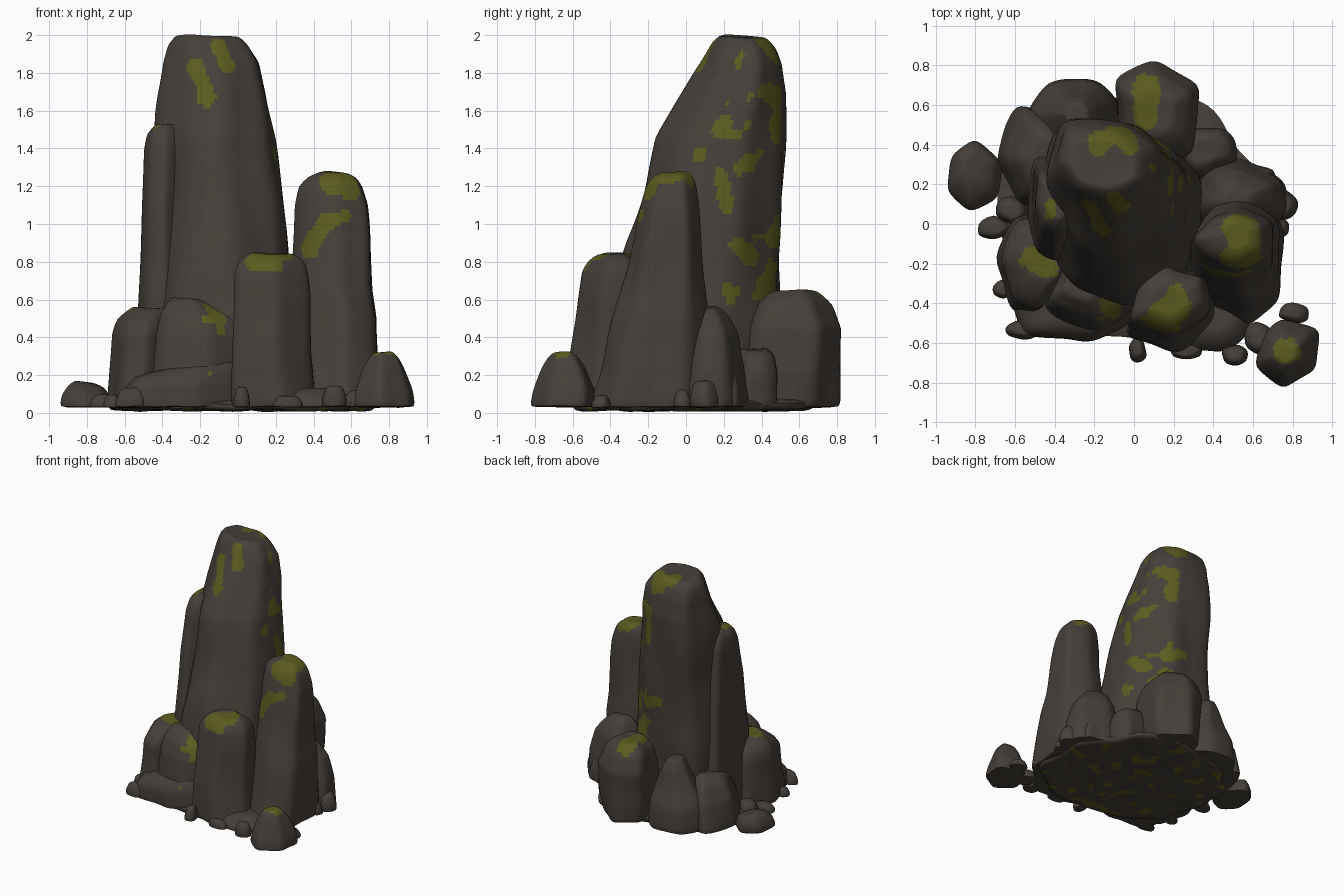
import bpy, bmesh, math, random
from mathutils import Vector, noise


def material(name, rgb):
    m = bpy.data.materials.new(name)
    m.diffuse_color = (*rgb, 1)
    return m


STONE = material("dark stone", (0.060, 0.050, 0.041))
MOSS = material("olive moss", (0.105, 0.105, 0.014))


def facet_profile(n, sides, rnd):
    """Softened irregular polygon, normalised to the 0..1 square."""
    planes = [((i + rnd.uniform(-.25, .25)) * math.tau / sides, rnd.uniform(.88, 1.1))
              for i in range(sides)]
    pts = []
    for i in range(n):
        a = i * math.tau / n
        s = sum(max(0, math.cos(a - p) / d) ** 14 for p, d in planes)
        r = s ** (-1 / 14)
        pts.append((r * math.cos(a), r * math.sin(a)))
    lo = [min(p[k] for p in pts) for k in (0, 1)]
    hi = [max(p[k] for p in pts) for k in (0, 1)]
    return [tuple((p[k] - lo[k]) / (hi[k] - lo[k]) for k in (0, 1)) for p in pts]


def on_patch(c, nrm, patch):
    """patch: axis, sign, u0, v0, u1, v1, radius in the plane facing that axis."""
    axis, sign, u0, v0, u1, v1, r = patch
    if nrm[axis] * sign < .3:
        return False
    p = Vector([c[k] for k in range(3) if k != axis])
    a, b = Vector((u0, v0)), Vector((u1, v1))
    t = max(0, min(1, (p - a).dot(b - a) / max((b - a).length_squared, 1e-9)))
    return (p - a.lerp(b, t)).length < r * (1 + .45 * noise.noise(c * 9))


def rock(name, rings, seed, moss=(), spots=None, tilt=(0, 0), sides=7, rough=.018):
    """Loft rings (z, x0, x1, y0, y1) with a faceted section and soft caps."""
    rnd = random.Random(seed)
    z, x0, x1, y0, y1 = rings[0]
    size = x1 - x0 + y1 - y0
    n = max(20, min(96, int(size * 1.7 / .025)))
    prof = facet_profile(n, sides, rnd)
    rows = []
    for a, b in zip(rings, rings[1:]):
        steps = max(2, math.ceil((b[0] - a[0]) / .025))
        rows += [[a[k] + (b[k] - a[k]) * i / steps for k in range(5)] for i in range(steps)]
    rows.append(list(rings[-1]))
    cap = max(3, int(size / .12))
    levels = [(rows[0], i / cap) for i in range(1, cap)]
    levels += [(r, 1) for r in rows]
    levels += [(rows[-1], i / cap) for i in range(cap - 1, 0, -1)]
    zt, zb = rings[-1][0], rings[0][0]
    mx, my = sum(rings[-1][1:3]) / 2, sum(rings[-1][3:5]) / 2
    bm = bmesh.new()

    def vert(row, s, u, v):
        z, x0, x1, y0, y1 = row
        cx, cy = (x0 + x1) / 2, (y0 + y1) / 2
        p = Vector((cx + (u - .5) * (x1 - x0) * s, cy + (v - .5) * (y1 - y0) * s, z))
        k = ((z - zb) / (zt - zb)) ** 5
        p.z += k * (tilt[0] * (p.x - mx) + tilt[1] * (p.y - my))
        q = Vector((p.x * 4, p.y * 4, p.z * 2.2)) + Vector((seed * 3.7, 0, 0))
        out = Vector((p.x - cx, p.y - cy, 0))
        if out.length > 1e-6:
            out.normalize()
        p += out * noise.noise(q) * rough * 1.5 * s
        p.z += noise.noise(q * 1.3) * rough * (.5 if z < zt - .01 else .8)
        p.z = max(p.z, 0)
        return bm.verts.new(p)

    loops = [[vert(row, s, u, v) for u, v in prof] for row, s in levels]
    bot, top = vert(rows[0], 0, .5, .5), vert(rows[-1], 0, .5, .5)
    for i in range(n):
        j = (i + 1) % n
        bm.faces.new((bot, loops[0][j], loops[0][i]))
        bm.faces.new((top, loops[-1][i], loops[-1][j]))
        for A, B in zip(loops, loops[1:]):
            bm.faces.new((A[i], A[j], B[j], B[i]))
    for _ in range(2):
        bmesh.ops.smooth_vert(bm, verts=bm.verts, factor=.5,
                              use_axis_x=True, use_axis_y=True, use_axis_z=True)
    bmesh.ops.recalc_face_normals(bm, faces=bm.faces)
    bm.normal_update()
    for f in bm.faces:
        f.smooth = True
        c = f.calc_center_median()
        if any(on_patch(c, f.normal, p) for p in moss) or (spots and spots(c, f.normal)):
            f.material_index = 1
    me = bpy.data.meshes.new(name)
    bm.to_mesh(me)
    bm.free()
    me.materials.append(STONE)
    me.materials.append(MOSS)
    me.set_sharp_from_angle(angle=math.radians(45))
    ob = bpy.data.objects.new(name, me)
    bpy.context.collection.objects.link(ob)
    return ob


def stone(name, x, y, w, d, h, seed, moss=()):
    """Small loose boulder at the foot of the cliff."""
    R = lambda z, s: (z, x - w * s, x + w * s, y - d * s, y + d * s)
    return rock(name, [R(.03, 1), R(h * .55, .95), R(h * .9, .7), R(h, .45)], seed, moss,
                sides=6, rough=.012)


# Tall leaning tower with mossy speckles on its right and back
rock("main_tower", [
    (.03, -.50, .36, -.45, .50), (.5, -.49, .32, -.42, .49), (.8, -.475, .28, -.33, .49),
    (1.0, -.465, .26, -.27, .50), (1.2, -.45, .235, -.215, .515), (1.45, -.435, .20, -.155, .525),
    (1.7, -.415, .155, .0, .535), (1.86, -.40, .115, .09, .51), (1.95, -.375, .05, .14, .475),
    (1.995, -.33, .0, .19, .42)], 4, tilt=(-.02, -.1), rough=.02, moss=[
        (1, -1, -.23, 1.84, -.17, 1.68, .045), (1, -1, -.10, 1.94, -.06, 1.84, .04),
        (2, 1, -.18, .40, -.10, .46, .055), (2, 1, -.10, .46, -.02, .40, .05),
        (0, 1, .19, 1.5, .21, 1.52, .045), (0, 1, .07, 1.37, .07, 1.38, .04),
        (0, 1, .18, 1.26, .21, 1.1, .04), (0, 1, .28, .88, .34, .82, .045),
        (0, 1, .42, .62, .46, .75, .06), (0, 1, .43, 1.7, .47, 1.66, .05),
        (0, 1, .44, 1.93, .44, 1.95, .04), (1, 1, .0, 1.6, .02, 1.45, .04),
        (1, 1, -.1, .98, .04, .92, .04)],
    spots=lambda c, n: n.x + n.y > .8 and c.x > -.02 and c.y > .2
    and noise.noise(c * 8.5) > .36)

# Thin slab against the left of the tower
rock("left_slab", [(.03, -.55, -.28, -.2, .36), (.6, -.53, -.28, -.18, .33),
                   (1.1, -.515, -.3, -.13, .30), (1.4, -.50, -.3, -.07, .26),
                   (1.48, -.485, -.31, -.03, .23), (1.53, -.44, -.33, .02, .18)], 8, rough=.012,
     moss=[(2, 1, -.42, .05, -.42, .1, .03)])

# Second tower on the right
rock("right_tower", [
    (.03, .27, .75, -.52, .14), (.5, .28, .735, -.39, .115), (.65, .285, .71, -.35, .105),
    (.9, .295, .695, -.28, .085), (1.1, .305, .685, -.225, .06), (1.2, .325, .66, -.20, .045),
    (1.25, .37, .63, -.17, .03), (1.275, .43, .58, -.13, .0)], 11, moss=[
        (2, 1, .52, -.02, .56, -.12, .08), (1, -1, .5, 1.22, .58, 1.18, .06),
        (1, -1, .57, 1.04, .47, 1.02, .03), (1, -1, .47, 1.01, .38, .86, .045)])

# Front blocks
rock("front_pillar", [
    (.03, -.04, .42, -.65, -.2), (.3, -.035, .39, -.62, -.2), (.6, -.03, .375, -.58, -.2),
    (.75, -.02, .36, -.55, -.2), (.81, .01, .34, -.51, -.24), (.845, .06, .29, -.46, -.3)], 5,
    sides=6, moss=[(2, 1, .12, -.46, .22, -.42, .065), (2, 1, .22, -.40, .22, -.36, .05),
                   (1, -1, .08, .80, .2, .78, .035)])
rock("front_block", [
    (.03, -.45, .02, -.54, -.2), (.42, -.44, .02, -.51, -.2), (.52, -.42, .0, -.48, -.2),
    (.6, -.36, -.14, -.40, -.22)], 9, tilt=(-.15, 0), moss=[
        (1, -1, -.16, .495, -.09, .49, .025), (2, 1, -.15, -.42, -.1, -.44, .035)])
rock("left_block", [
    (.03, -.69, -.38, -.46, .06), (.42, -.67, -.36, -.43, .04), (.49, -.645, -.36, -.38, .02),
    (.56, -.55, -.36, -.28, -.06)], 13, moss=[(2, 1, -.52, -.18, -.42, -.22, .055)])
rock("low_front_slab", [
    (.03, -.62, .0, -.60, -.3), (.15, -.60, .0, -.595, -.3), (.21, -.56, .0, -.57, -.3),
    (.25, -.5, .0, -.52, -.3)], 16, tilt=(.15, 0), moss=[(2, 1, -.14, -.56, -.1, -.57, .02)])
rock("right_foot_slab", [(.03, .15, .60, -.65, -.3), (.08, .18, .58, -.63, -.3),
                         (.13, .25, .52, -.56, -.3)], 18, rough=.01)

# Back and side blocks
rock("back_rock", [
    (.03, -.08, .30, .28, .81), (.2, -.1, .33, .28, .82), (.45, -.1, .335, .32, .83),
    (.58, -.07, .29, .37, .77), (.65, .0, .21, .44, .69)], 21, sides=6,
    moss=[(2, 1, .05, .54, .07, .7, .07)])
rock("back_left_peak", [
    (.03, -.55, -.05, .3, .73), (.22, -.52, -.08, .32, .72), (.34, -.46, -.12, .38, .68),
    (.5, -.40, -.18, .44, .65), (.58, -.36, -.22, .47, .62)], 24)
rock("back_left_block", [
    (.03, -.70, -.3, .08, .60), (.25, -.66, -.3, .1, .58), (.38, -.60, -.32, .15, .52),
    (.43, -.52, -.36, .22, .44)], 27)
rock("back_right_block", [
    (.03, .18, .53, .22, .49), (.2, .2, .53, .24, .49), (.3, .22, .49, .26, .47),
    (.34, .26, .43, .3, .43)], 30, moss=[(0, 1, .28, .2, .29, .17, .03)])
rock("right_block", [
    (.03, .28, .78, -.1, .33), (.25, .3, .75, -.06, .315), (.42, .35, .70, -.02, .28),
    (.52, .4, .63, .03, .22), (.56, .45, .58, .08, .17)], 33)

# Loose boulders and pebbles: x, y, half width, half depth, height
rock("front_right_boulder", [
    (.03, .61, .94, -.83, -.48), (.12, .62, .925, -.81, -.48), (.24, .66, .88, -.76, -.53),
    (.29, .69, .855, -.73, -.56), (.32, .72, .82, -.70, -.60)], 36, sides=6, rough=.012,
    moss=[(2, 1, .76, -.65, .79, -.65, .065)])
rock("left_boulder", [
    (.03, -.945, -.66, .06, .42), (.09, -.935, -.68, .09, .42), (.14, -.90, -.71, .15, .40),
    (.165, -.86, -.76, .22, .36)], 39, tilt=(-.15, 0), sides=6, rough=.01)
for i, args in enumerate([
        (.80, -.45, .075, .05, .10), (.51, -.66, .07, .055, .14), (.02, -.63, .05, .07, .14),
        (-.57, -.53, .08, .05, .13), (-.66, -.33, .05, .05, .10), (-.70, -.02, .085, .06, .10),
        (-.61, .07, .08, .07, .13), (.74, .10, .085, .08, .17), (.73, -.03, .06, .06, .12),
        (.62, .23, .1, .08, .22), (.26, -.64, .08, .04, .09), (.63, -.58, .08, .09, .12)]):
    stone(f"pebble_{i + 1}", *args, 50 + i)

# Rough ground plate under the rocks, speckled with moss below
rock("base_plate", [(.015, -.66, .72, -.60, .66), (.05, -.69, .75, -.62, .68),
                    (.08, -.6, .66, -.54, .6)], 70, sides=8, rough=.035,
     spots=lambda c, n: n.z < -.3 and noise.noise(c * 9) > .3)
